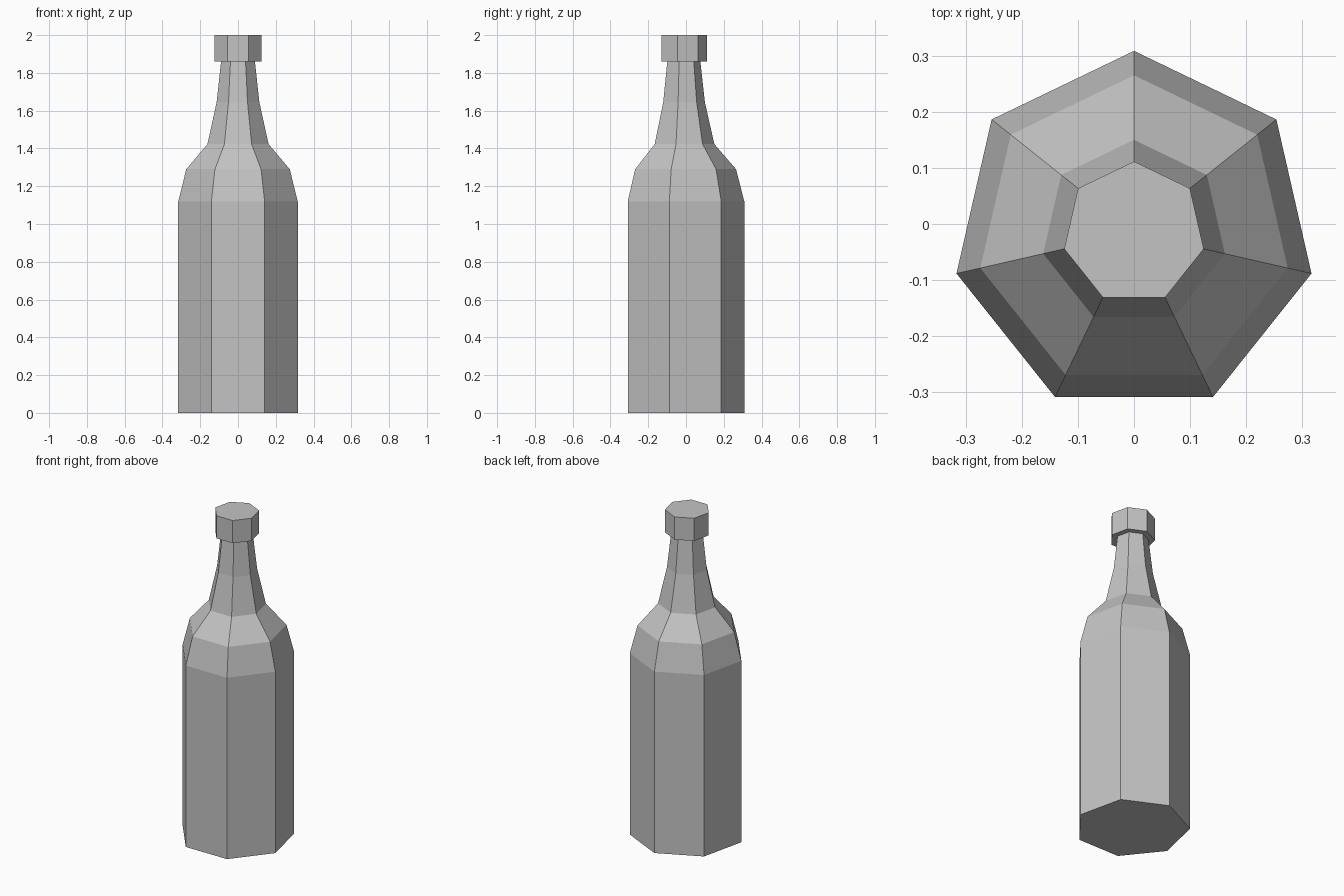
import bpy
import bmesh
import math

SIDES = 7
CENTRE_Y = -0.016

if "Cube" in bpy.data.objects:
    bpy.data.objects.remove(bpy.data.objects["Cube"])


def make_material(name, colour):
    mat = bpy.data.materials.new(name)
    mat.use_nodes = True
    mat.diffuse_color = colour
    mat.node_tree.nodes["Principled BSDF"].inputs["Base Color"].default_value = colour
    return mat


def lathe(name, profile, mat, close_top):
    """Faceted solid from (radius, height) rings, with one corner facing back."""
    bm = bmesh.new()
    rings = []
    for radius, z in profile:
        ring = []
        for i in range(SIDES):
            a = math.pi / 2 + math.tau * i / SIDES
            ring.append(bm.verts.new((radius * math.cos(a), CENTRE_Y + radius * math.sin(a), z)))
        rings.append(ring)
    for low, high in zip(rings, rings[1:]):
        for i in range(SIDES):
            j = (i + 1) % SIDES
            bm.faces.new((low[i], low[j], high[j], high[i]))
    bm.faces.new(rings[0][::-1])
    if close_top:
        bm.faces.new(rings[-1])
    mesh = bpy.data.meshes.new(name)
    bm.to_mesh(mesh)
    bm.free()
    mesh.materials.append(mat)
    obj = bpy.data.objects.new(name, mesh)
    bpy.context.collection.objects.link(obj)
    return obj


grey = make_material("plain grey", (0.55, 0.55, 0.55, 1.0))

# Straight body, two-step shoulder and tapering neck; the cap seals the top
lathe("bottle_body", [(0.3245, 0), (0.3245, 1.12), (0.281, 1.29), (0.166, 1.423),
                      (0.116, 1.645), (0.092, 1.86)], grey, False)

# Wider cap sitting on the neck
lathe("bottle_cap", [(0.1275, 1.86), (0.1275, 2.0)], grey, True)
